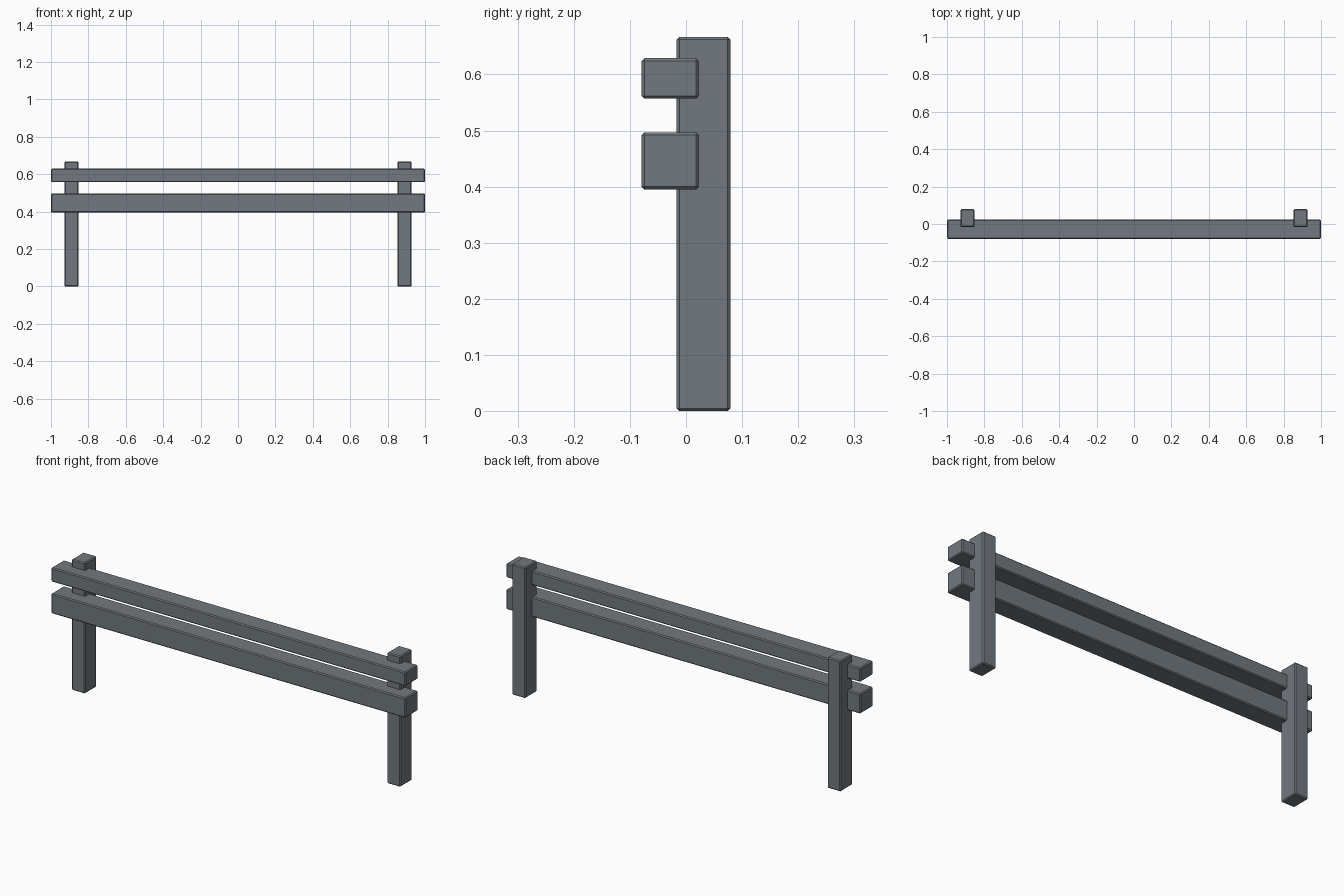
import bpy

if "Cube" in bpy.data.objects:
    bpy.data.objects.remove(bpy.data.objects["Cube"])

paint = bpy.data.materials.new("slate_grey")
paint.diffuse_color = (0.165, 0.19, 0.21, 1)
paint.use_nodes = True
paint.node_tree.nodes["Principled BSDF"].inputs["Base Color"].default_value = paint.diffuse_color


def beam(name, lo, hi, chamfer=0.005):
    """Chamfered box between two corners."""
    center = [(a + b) / 2 for a, b in zip(lo, hi)]
    bpy.ops.mesh.primitive_cube_add(size=1, location=center)
    obj = bpy.context.object
    obj.name = name
    obj.dimensions = [b - a for a, b in zip(lo, hi)]
    bpy.ops.object.transform_apply(location=False, rotation=False, scale=True)
    mod = obj.modifiers.new("chamfer", 'BEVEL')
    mod.width = chamfer
    mod.segments = 1
    obj.data.materials.append(paint)
    return obj


# Upright posts, set behind the rails
for side, x in (("left", -0.89), ("right", 0.89)):
    beam(side + "_post", (x - 0.038, -0.017, 0), (x + 0.038, 0.079, 0.667))

# Horizontal rails, notched into the posts
beam("upper_rail", (-1, -0.079, 0.557), (1, 0.023, 0.629))
beam("lower_rail", (-1, -0.079, 0.395), (1, 0.023, 0.497))
